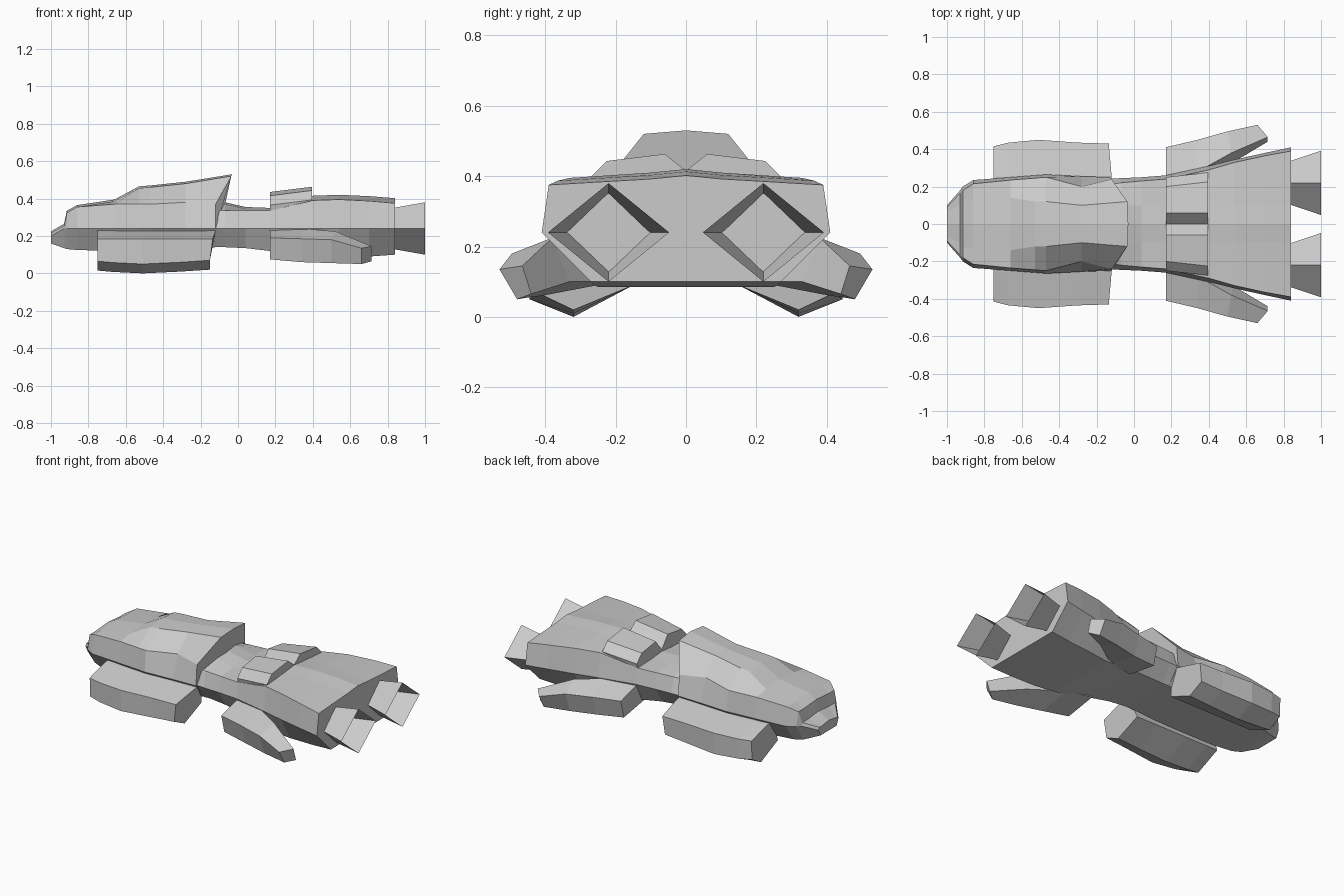
import bpy
import bmesh

if "Cube" in bpy.data.objects:
    bpy.data.objects.remove(bpy.data.objects["Cube"])

grey = bpy.data.materials.new("hull_grey")
grey.use_nodes = True
colour = (0.6, 0.6, 0.6, 1)
grey.diffuse_color = colour
grey.node_tree.nodes["Principled BSDF"].inputs["Base Color"].default_value = colour

BELT = 0.24   # height of the widest line around the hull


def loft(name, rings, capped=True):
    """Skin a row of closed rings that have the same number of points."""
    bm = bmesh.new()
    loops = [[bm.verts.new(point) for point in ring] for ring in rings]
    count = len(loops[0])
    for first, second in zip(loops, loops[1:]):
        for i in range(count):
            j = (i + 1) % count
            bm.faces.new((first[i], first[j], second[j], second[i]))
    if capped:
        bm.faces.new(loops[0])
        bm.faces.new(loops[-1])
    bmesh.ops.recalc_face_normals(bm, faces=bm.faces)
    mesh = bpy.data.meshes.new(name)
    bm.to_mesh(mesh)
    bm.free()
    mesh.materials.append(grey)
    obj = bpy.data.objects.new(name, mesh)
    bpy.context.collection.objects.link(obj)
    return obj


def hull_ring(x, crown_y, crown_z, shoulder_y, shoulder_z, belt_y, keel_y, keel_z):
    """Symmetric cross-section: crown, shoulder, belt and keel."""
    belt_z = min(BELT, shoulder_z - 0.015)
    half = [(crown_y, crown_z - 0.01), (shoulder_y, shoulder_z),
            (belt_y, belt_z), (keel_y, keel_z)]
    ring = [(x, 0, crown_z)] + [(x, y, z) for y, z in half]
    return ring + [(x, -y, z) for y, z in reversed(half)]


def pair(name, rings, capped=True):
    """Build a part on the +y side and its mirror image on the -y side."""
    for suffix, side in (("_back", 1), ("_front", -1)):
        loft(name + suffix, [[(x, y * side, z) for x, y, z in r] for r in rings], capped)


# Forward hull with the raised cabin
head = [hull_ring(*row) for row in (
    (-1.0, .07, .225, .09, .215, .10, .08, .16),
    (-.93, .10, .265, .165, .255, .18, .12, .135),
    (-.915, .13, .335, .18, .325, .20, .13, .13),
    (-.86, .13, .365, .215, .355, .235, .15, .125),
    (-.66, .14, .395, .235, .37, .25, .17, .12),
    (-.53, .12, .465, .245, .37, .26, .17, .12),
    (-.47, .12, .47, .25, .37, .265, .17, .12),
    (-.28, .10, .49, .20, .38, .255, .17, .125),
    (-.12, .12, .53, .24, .37, .25, .17, .14))]
# The back of the cabin rakes outward above the shoulder
head[-1] = [(x + 0.56 * max(0, z - 0.37), y, z) for x, y, z in head[-1]]
loft("forward_hull", head)

# Neck and flared rear hull
loft("rear_hull", [hull_ring(*row) for row in (
    (-.2, .10, .385, .20, .335, .24, .17, .14),
    (-.07, .10, .38, .22, .335, .245, .17, .14),
    (.04, .10, .355, .23, .335, .25, .18, .135),
    (.17, .10, .35, .24, .335, .26, .20, .12),
    (.4, .10, .415, .29, .39, .31, .23, .085),
    (.54, .10, .42, .33, .395, .345, .25, .085),
    (.7, .10, .413, .365, .387, .38, .26, .09),
    (.84, .10, .402, .39, .375, .41, .27, .10))])

# Side pods under the forward hull
pods = []
for x, outer, low in ((-.75, .415, .015), (-.67, .435, .008), (-.51, .45, 0),
                      (-.3, .435, .01), (-.15, .43, .02)):
    lean = 0.03 if x > -.2 else 0
    pods.append([(x + lean, .2, BELT - .005), (x + lean, .26, .225), (x + lean / 2, outer, .185),
                 (x, outer - .005, low + .05), (x, .32, low), (x, .15, .09)])
pair("side_pod", pods)

# Swept fins beside the rear hull, with an angled tip
pair("rear_fin", [
    [(.17, .22, BELT), (.17, .41, .19), (.17, .38, .075), (.17, .17, .11)],
    [(.34, .28, BELT), (.34, .45, .185), (.34, .41, .06), (.34, .2, .1)],
    [(.52, .38, .225), (.5, .495, .18), (.5, .45, .055), (.53, .33, .1)],
    [(.715, .465, .145), (.66, .53, .135), (.66, .48, .05), (.715, .44, .065)]])

# Twin blocks on the spine, forming a valley between them
pair("spine_block", [
    [(x, 0, floor), (x, .06, top), (x, wide - .05, top - .02),
     (x, wide, top - .07), (x, wide - .02, .3), (x, 0, .3)]
    for x, floor, top, wide in ((.17, .36, .435, .25), (.395, .415, .463, .275))])

# Open diamond-shaped engine nozzles
pair("engine_nozzle", [
    [(x, .22, BELT + high), (x, .22 + wide, BELT), (x, .22, BELT - high), (x, .22 - wide, BELT)]
    for x, wide, high in ((.83, .115, .11), (1.0, .172, .14))], capped=False)
